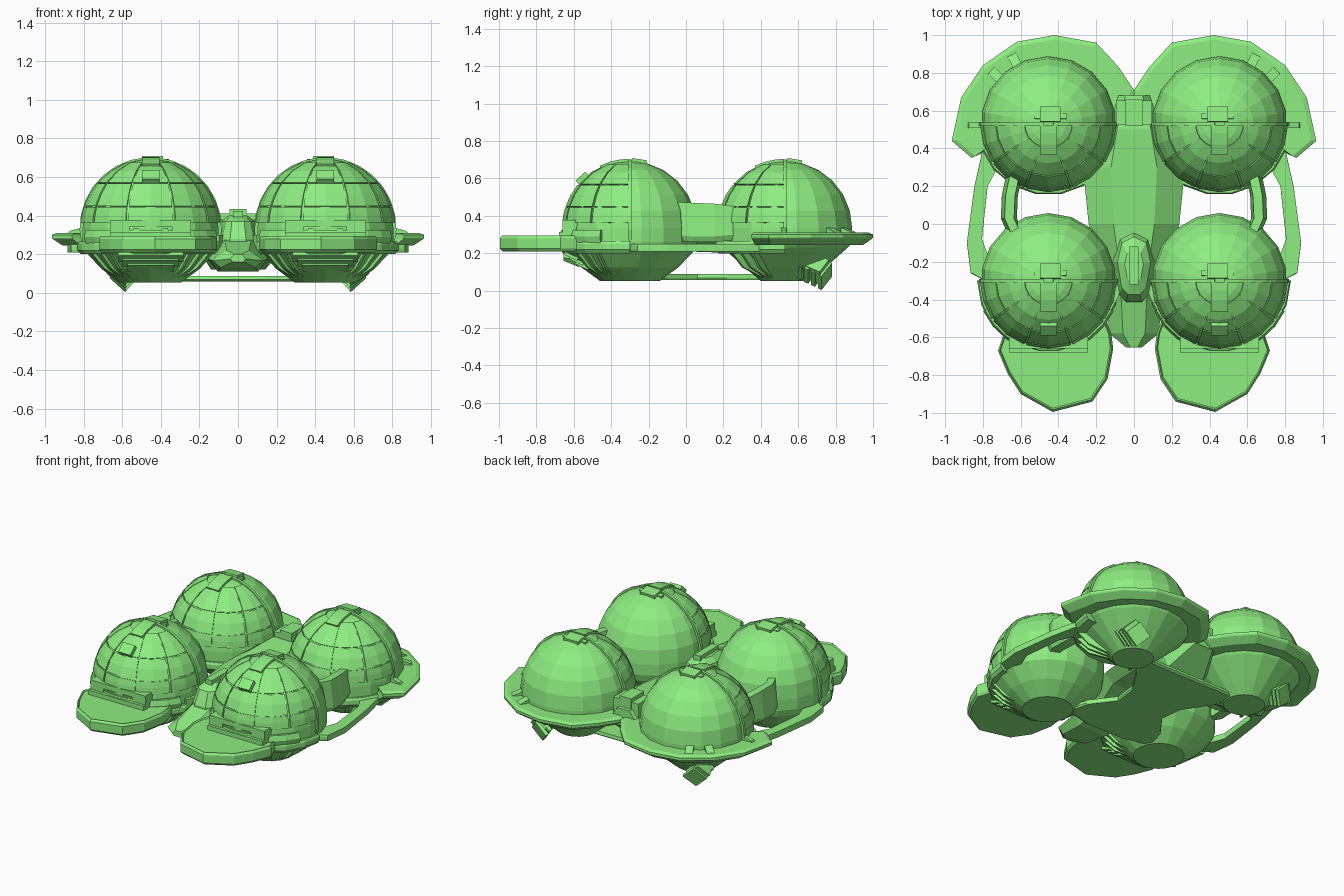
import bpy, bmesh, math
from mathutils import Matrix, Vector

if "Cube" in bpy.data.objects:
    bpy.data.objects.remove(bpy.data.objects["Cube"])

mat = bpy.data.materials.new("green")
mat.diffuse_color = (0.27, 0.85, 0.22, 1)
mat.use_nodes = True
mat.node_tree.nodes["Principled BSDF"].inputs["Base Color"].default_value = mat.diffuse_color
CX, FY, RY, CZ, R = 0.453, -0.30, 0.53, 0.335, 0.358


def emit(name, bm, mirror=True):
    """Finish a flat-shaded bmesh, with a mirrored twin on the other side."""
    bmesh.ops.recalc_face_normals(bm, faces=bm.faces)
    for side, s in (("right", 1), ("left", -1)) if mirror else (("centre", 1),):
        c = bm.copy()
        if s < 0:
            bmesh.ops.scale(c, vec=(-1, 1, 1), verts=c.verts)
            bmesh.ops.reverse_faces(c, faces=c.faces)
        me = bpy.data.meshes.new(name)
        c.to_mesh(me)
        c.free()
        me.materials.append(mat)
        bpy.context.collection.objects.link(bpy.data.objects.new(f"{name}_{side}", me))
    bm.free()


def loft(bm, loops, cap=True):
    """Skin a row of closed loops holding equal point counts."""
    rings = [[bm.verts.new(p) for p in l] for l in loops]
    n = len(rings[0])
    for a, b in zip(rings, rings[1:]):
        for i in range(n):
            j = (i + 1) % n
            bm.faces.new((a[i], a[j], b[j], b[i]))
    if cap:
        caps = [bm.faces.new(rings[0]), bm.faces.new(rings[-1])]
        bmesh.ops.triangulate(bm, faces=caps)


def plate(name, outline, layers, pivot, mirror=True):
    """Stack scaled copies of a plan outline at the given heights."""
    bm = bmesh.new()
    loft(bm, [[(pivot[0] + (x - pivot[0]) * s, pivot[1] + (y - pivot[1]) * s, z)
               for x, y in outline] for s, z in layers])
    emit(name, bm, mirror)


def fin(bm, cy, az, profile, t):
    """Radial plate from an (r, z) profile, standing at angle az on a dome."""
    a = math.radians(az)
    d, w = Vector((math.cos(a), math.sin(a), 0)), Vector((-math.sin(a), math.cos(a), 0)) * t / 2
    o = Vector((CX, cy, 0))
    loft(bm, [[o + d * r + w * s + Vector((0, 0, z)) for r, z in profile] for s in (-1, 1)])


def arc(cy, a0, a1, r0, r1, n=9):
    """Plan outline of a ring sector."""
    ang = [math.radians(a0 + (a1 - a0) * i / n) for i in range(n + 1)]
    return ([(CX + r1 * math.cos(a), cy + r1 * math.sin(a)) for a in ang] +
            [(CX + r0 * math.cos(a), cy + r0 * math.sin(a)) for a in reversed(ang)])


def sph(r, e):
    return (r * math.cos(math.radians(e)), CZ + r * math.sin(math.radians(e)))


def box(bm, loc, size, rot=None):
    m = Matrix.Translation(loc) @ (rot or Matrix()) @ Matrix.Diagonal((*size, 1))
    bmesh.ops.create_cube(bm, size=1, matrix=m)


bowls = {"front": [(0.16, 0.052), (0.26, 0.125), (0.345, 0.215), (0.358, 0.26)],
         "rear": [(0.13, 0.052), (0.21, 0.12), (0.335, 0.23), (0.358, 0.26)]}
for tag, cy in (("front", FY), ("rear", RY)):
    # Dome with bowl underside
    prof = bowls[tag] + [sph(R, e) for e in (0, 15, 30, 45, 60, 75, 86)]
    bm = bmesh.new()
    loft(bm, [[(CX + r * math.cos(math.pi * (i + .5) / 9), cy + r * math.sin(math.pi * (i + .5) / 9), z)
               for i in range(18)] for r, z in prof])
    emit(f"{tag}_dome", bm)

    # Raised armour panels over the front half
    bm = bmesh.new()
    edges = (180, 215, 250, 290, 325, 360)
    for b0, b1 in zip(edges, edges[1:]):
        for e0, e1 in ((4, 18), (18, 40), (40, 70)):
            a0, a1 = math.radians(b0 + 1), math.radians(b1 - 1)
            loops = []
            for i in range(3):
                a = a0 + (a1 - a0) * i / 2
                es = [e0 + .6 + (e1 - e0 - 1.2) * j / 2 for j in range(3)]
                pr = [sph(R + .005, e) for e in es] + [sph(R - .02, e) for e in reversed(es)]
                loops.append([(CX + r * math.cos(a), cy + r * math.sin(a), z) for r, z in pr])
            loft(bm, loops)
    emit(f"{tag}_dome_panels", bm)

    # Arched seam across the dome, crown strip and crown cap
    bm = bmesh.new()
    es = [-14 + 100 * i / 8 for i in range(9)]
    for az in (0, 180):
        fin(bm, cy, az, [sph(R + .01, e) for e in es] + [sph(R - .02, e) for e in reversed(es)], 0.02)
    emit(f"{tag}_seam_arch", bm)
    bm = bmesh.new()
    es = (64, 73, 82, 89)
    fin(bm, cy, -90, [sph(R + .012, e) for e in es] + [sph(R - .02, e) for e in reversed(es)], 0.09)
    tilt = Matrix.Rotation(math.radians(-9), 4, 'X')
    box(bm, (CX - .01, cy + 0.05, 0.688), (0.11, 0.08, 0.03), tilt)
    box(bm, (CX - .01, cy + 0.04, 0.675), (0.17, 0.03, 0.03), tilt)
    emit(f"{tag}_crown_cap", bm)

    # Collar around the front half
    plate(f"{tag}_collar", arc(cy, 180, 360, 0.30, 0.378), [(0.96, 0.20), (1, 0.22), (1, 0.25), (0.98, 0.265)], (CX, cy))

    # Ribs on the bowl
    bm = bmesh.new()
    foot = bowls[tag][0][0]
    for az in (-150, -138, -126, -54, -42, -30):
        fin(bm, cy, az, [(foot, 0.06), (0.28, 0.125), (0.36, 0.21), (0.30, 0.21)], 0.018)
    emit(f"{tag}_bowl_ribs", bm)

# Visors
visor = [(0.17, -0.45), (0.12, -0.58), (0.11, -0.66), (0.14, -0.82), (0.22, -0.94), (0.43, -0.995),
         (0.60, -0.90), (0.67, -0.79), (0.72, -0.67), (0.67, -0.52), (0.6, -0.45)]
plate("front_visor", visor, [(0.96, 0.21), (1, 0.225), (1, 0.28), (0.97, 0.295), (0.95, 0.285)], (0.43, -0.6))
plate("visor_cheek", arc(FY, 205, 335, 0.30, 0.37), [(1, 0.25), (1.03, 0.29), (1, 0.325)], (CX, FY))

# Brow with a recessed window slot
bm = bmesh.new()
box(bm, (CX, -0.61, 0.36), (0.42, 0.10, 0.035))
box(bm, (CX, -0.62, 0.30), (0.42, 0.12, 0.03))
for x in (-0.16, 0.16):
    box(bm, (CX + x, -0.61, 0.33), (0.10, 0.10, 0.06))
box(bm, (CX, -0.645, 0.328), (0.18, 0.02, 0.012))
emit("front_brow", bm)

# Sensor block above the brow
bm = bmesh.new()
box(bm, (CX, -0.545, 0.59), (0.09, 0.07, 0.06), Matrix.Rotation(math.radians(42), 4, 'X'))
emit("forehead_block", bm)

# Chin vents
bm = bmesh.new()
for i in range(3):
    box(bm, (CX, -0.615 + 0.03 * i, 0.185 - 0.025 * i), (0.34 - 0.05 * i, 0.08, 0.018),
        Matrix.Rotation(math.radians(-25), 4, 'X'))
emit("chin_vents", bm)

# Rear brims
brim = [(0, 0.62), (0, 0.71), (0.08, 0.83), (0.20, 0.96), (0.42, 1.0), (0.62, 0.965), (0.80, 0.84), (0.915, 0.67),
        (0.965, 0.44), (0.86, 0.35), (0.79, 0.40), (0.70, 0.53), (0.30, 0.55), (0.05, 0.60)]
plate("rear_brim", brim, [(0.89, 0.245), (0.99, 0.278), (1, 0.285), (1, 0.30), (0.95, 0.31)], (CX, RY))
bm = bmesh.new()
for az in (43, 62):
    fin(bm, RY, az, [(0.30, 0.29), (0.43, 0.29), (0.41, 0.315), (0.33, 0.345)], 0.05)
fin(bm, RY, -1, [(0.30, 0.29), (0.44, 0.29), (0.42, 0.32), (0.33, 0.345)], 0.03)
emit("rear_brim_wedges", bm)

# Slatted exhaust under each rear dome, lowest point on the floor
bm = bmesh.new()
rot = Matrix.Rotation(math.radians(-42), 4, 'Y') @ Matrix.Rotation(math.radians(-30), 4, 'X')
for i in range(5):
    p = Matrix.Rotation(math.radians(-25), 4, 'X') @ Vector((0, -0.08 + 0.04 * i, 0))
    box(bm, Vector((0.59, 0.67, 0.13)) + p, (0.11, 0.024, 0.11), rot)
box(bm, (0.59, 0.67, 0.145), (0.10, 0.16, 0.10), rot)
low = min(v.co.z for v in bm.verts)
bmesh.ops.translate(bm, vec=(0, 0, 0.004 - low), verts=bm.verts)
emit("rear_exhaust", bm)

# Outer side bands and box arms joining front and rear domes
band = [(0.80, 0.40), (0.845, 0.20), (0.885, -0.10), (0.865, -0.26), (0.79, -0.30),
        (0.76, -0.20), (0.805, -0.08), (0.775, 0.20), (0.70, 0.34)]
plate("side_band", band, [(0.99, 0.21), (1, 0.22), (1, 0.24), (0.99, 0.25)], (0.82, 0.05))
bm = bmesh.new()
loft(bm, [[(x - 0.04, y, z0), (x + 0.03, y, z0), (x + 0.045, y, z0 + 0.03), (x + 0.025, y, z1), (x - 0.025, y, z1)]
          for x, y, z0, z1 in ((0.62, -0.06, 0.27, 0.475), (0.66, 0.03, 0.26, 0.47), (0.655, 0.15, 0.26, 0.465),
                               (0.63, 0.27, 0.27, 0.45))])
emit("side_arm", bm)

# Central hull
bm = bmesh.new()
loft(bm, [[(-w * .7, y, b), (w * .7, y, b), (w, y, b + (t - b) * .4), (w * .45, y, t), (-w * .45, y, t), (-w, y, b + (t - b) * .4)]
          for y, w, b, t in ((0.68, 0.10, 0.24, 0.36), (0.50, 0.20, 0.12, 0.38), (0.30, 0.27, 0.20, 0.36), (0.0, 0.24, 0.21, 0.33),
                             (-0.20, 0.18, 0.14, 0.31), (-0.40, 0.15, 0.11, 0.27), (-0.58, 0.13, 0.13, 0.22), (-0.655, 0.04, 0.16, 0.20))])
emit("central_hull", bm, False)

# Cockpit pod, spine, back box and pod cheeks
pod = [(0.0, -0.03), (0.08, -0.07), (0.11, -0.20), (0.08, -0.37), (0.04, -0.41),
       (-0.04, -0.41), (-0.08, -0.37), (-0.11, -0.20), (-0.08, -0.07)]
plate("cockpit_pod", pod, [(1, 0.20), (1.02, 0.28), (0.8, 0.37), (0.45, 0.40)], (0, -0.22), False)
bm = bmesh.new()
box(bm, (0, -0.22, 0.405), (0.05, 0.20, 0.04))
box(bm, (0, 0.59, 0.385), (0.09, 0.14, 0.10))
for s in (-1, 1):
    box(bm, (s * 0.07, 0.59, 0.35), (0.05, 0.13, 0.12))
    box(bm, (s * 0.09, -0.36, 0.25), (0.03, 0.12, 0.10), Matrix.Rotation(s * 0.4, 4, 'Z'))
emit("hull_spine", bm, False)

# Keel plate slung between the bowls
half = [(0.36, 0.56), (0.33, 0.42), (0.20, 0.22), (0.18, 0.06), (0.30, -0.10), (0.34, -0.25), (0.14, -0.30)]
plate("keel_plate", half + [(-x, y) for x, y in reversed(half)], [(0.97, 0.058), (1, 0.068), (0.99, 0.088)], (0, 0.15), False)
